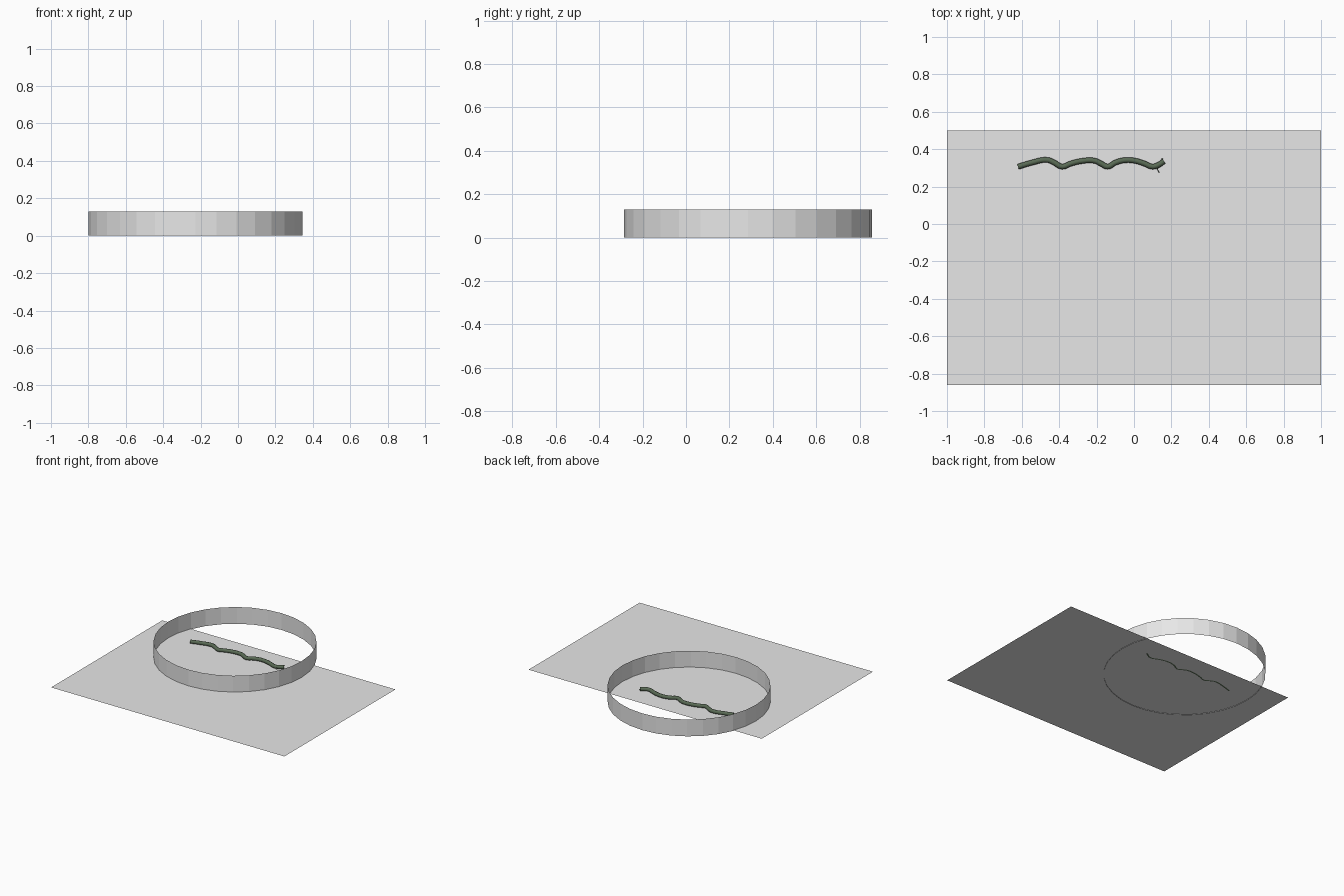
import bpy
import math
from mathutils import Vector

cube = bpy.data.objects.get("Cube")
if cube:
    bpy.data.objects.remove(cube, do_unlink=True)


def make_material(name, rgb):
    mat = bpy.data.materials.new(name)
    mat.use_nodes = True
    mat.diffuse_color = (*rgb, 1)
    mat.node_tree.nodes["Principled BSDF"].inputs["Base Color"].default_value = (*rgb, 1)
    return mat


grey = make_material("light grey", (0.8, 0.8, 0.8))
green = make_material("dark green", (0.1, 0.145, 0.09))


def finish(name, mat):
    obj = bpy.context.object
    obj.name = name
    obj.data.materials.append(mat)
    return obj


# Flat ground sheet
bpy.ops.mesh.primitive_plane_add(size=2, location=(0, -0.18, 0.004))
ground = finish("ground_sheet", grey)
ground.scale = (1, 0.68, 1)

# Open ring wall
bpy.ops.mesh.primitive_cylinder_add(vertices=32, radius=0.572, depth=0.13,
                                    end_fill_type='NOTHING',
                                    location=(-0.226, 0.286, 0.065))
finish("ring_wall", grey)


def tube(name, points, radius, mat, resolution=2):
    """Smooth round tube through (x, y, z, relative radius) points."""
    curve = bpy.data.curves.new(name, 'CURVE')
    curve.dimensions = '3D'
    curve.bevel_depth = radius
    curve.bevel_resolution = resolution
    curve.resolution_u = 6
    curve.use_fill_caps = True
    spline = curve.splines.new('BEZIER')
    spline.bezier_points.add(len(points) - 1)
    for bp, (x, y, z, r) in zip(spline.bezier_points, points):
        bp.co = Vector((x, y, z))
        bp.radius = r
        bp.handle_left_type = bp.handle_right_type = 'AUTO'
    curve.materials.append(mat)
    obj = bpy.data.objects.new(name, curve)
    bpy.context.collection.objects.link(obj)
    return obj


# Wavy snake body, with rounded crests and tight troughs
path = [(-0.62, 0.306), (-0.55, 0.327), (-0.46, 0.342), (-0.425, 0.327),
        (-0.385, 0.307), (-0.34, 0.322), (-0.29, 0.335), (-0.21, 0.338),
        (-0.175, 0.322), (-0.14, 0.307), (-0.1, 0.328), (-0.05, 0.341),
        (0, 0.339), (0.05, 0.325), (0.1, 0.307), (0.135, 0.318), (0.16, 0.336)]
tube("snake_body", [(x, y, 0.016, 1) for x, y in path], 0.0145, green)

# Small spur and tongue near the head
tube("spur", [(0.12, 0.305, 0.016, 1), (0.134, 0.276, 0.014, 0.5)], 0.003, green, 1)
for side in (-1, 1):
    tube("jaw", [(0.15, 0.334, 0.018, 1),
                 (0.157 + 0.005 * side, 0.338 - 0.011 * side, 0.02, 0.6)],
         0.006, green, 1)
